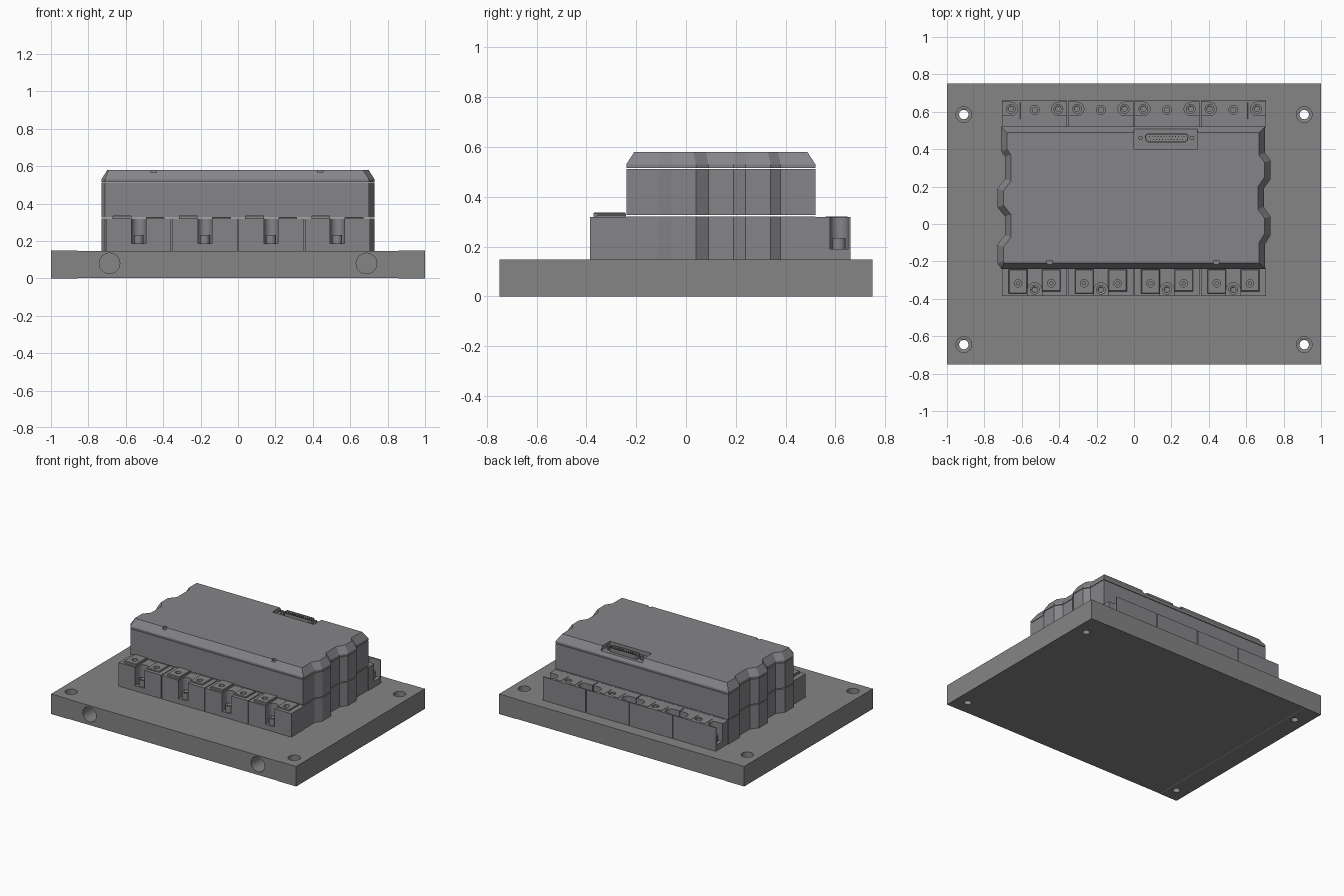
import bpy, bmesh
from math import cos, sin, pi
from mathutils import Vector

if "Cube" in bpy.data.objects:
    bpy.data.objects.remove(bpy.data.objects["Cube"])


def material(name, rgb):
    m = bpy.data.materials.new(name)
    m.diffuse_color = (*rgb, 1)
    m.use_nodes = True
    m.node_tree.nodes["Principled BSDF"].inputs["Base Color"].default_value = m.diffuse_color
    return m


METAL = material("dark_metal", (.235, .233, .24))
PLASTIC = material("dark_plastic", (.235, .233, .25))


def finish(name, bm, mat):
    bmesh.ops.recalc_face_normals(bm, faces=bm.faces)
    me = bpy.data.meshes.new(name)
    bm.to_mesh(me)
    bm.free()
    me.materials.append(mat)
    ob = bpy.data.objects.new(name, me)
    bpy.context.collection.objects.link(ob)
    return ob


def inset(pts, d):
    """Mitred inward offset of a counter-clockwise outline."""
    out, n = [], len(pts)
    for i in range(n):
        p, a, b = (Vector(pts[k % n]) for k in (i, i - 1, i + 1))
        e, f = (p - a).normalized(), (b - p).normalized()
        n1, n2 = Vector((-e.y, e.x)), Vector((-f.y, f.x))
        out.append(p + (n1 + n2) * d / (1 + n1.dot(n2)))
    return out


def loft(name, pts, rings, axis='z', mat=PLASTIC):
    """Stack of (height, inset) rings of an outline, capped at both ends."""
    bm = bmesh.new()
    loops = []
    for h, d in rings:
        loops.append([bm.verts.new((p[0], p[1], h) if axis == 'z' else (p[0], h, p[1]))
                      for p in inset(pts, d)])
    n = len(pts)
    for a, b in zip(loops, loops[1:]):
        for i in range(n):
            bm.faces.new((a[i], a[(i + 1) % n], b[(i + 1) % n], b[i]))
    bm.faces.new(loops[0])
    bm.faces.new(loops[-1])
    return finish(name, bm, mat)


def rect(x0, x1, y0, y1):
    return [(x0, y0), (x1, y0), (x1, y1), (x0, y1)]


def circle(x, y, r, n=24):
    return [(x + r * cos(2 * pi * i / n), y + r * sin(2 * pi * i / n)) for i in range(n)]


def box(name, x0, x1, y0, y1, z0, z1):
    return loft(name, rect(x0, x1, y0, y1), [(z0, 0), (z1, 0)])


def cyl(name, x, y, r, z0, z1, n=24, axis='z'):
    ob = loft(name, circle(x, y, r, n), [(z0, 0), (z1, 0)], axis, METAL)
    if n > 8:
        smooth(ob)
    return ob


def smooth(ob):
    bpy.ops.object.select_all(action='DESELECT')
    ob.select_set(True)
    bpy.context.view_layer.objects.active = ob
    bpy.ops.object.shade_smooth_by_angle()


def cut(ob, *cutters):
    bpy.context.view_layer.objects.active = ob
    for c in cutters:
        m = ob.modifiers.new("cut", 'BOOLEAN')
        m.operation, m.solver, m.object = 'DIFFERENCE', 'EXACT', c
        bpy.ops.object.modifier_apply(modifier=m.name)
        bpy.data.objects.remove(c)


# Cold plate with slightly proud end rails, corner bolt holes and front ports
plate = loft("base_plate", [(-1, 0), (-.858, 0), (-.855, .002), (.855, .002), (.858, 0), (1, 0),
                            (1, .148), (.858, .148), (.855, .146), (-.855, .146),
                            (-.858, .148), (-1, .148)], [(-.75, 0), (.75, 0)], 'y', METAL)
for x in (-.91, .91):
    for y in (-.645, .585):
        cut(plate, cyl("c", x, y, .042, .10, .2), cyl("c", x, y, .025, -.1, .2))
for x in (-.687, .687):
    cut(plate, cyl("c", x, .08, .055, -.8, -.6, 32, 'y'))

# Housing with interlocking wavy ends, in three layers separated by thin seams
outline = [(.70, -.24), (.70, -.11), (.73, -.06), (.73, .04), (.695, .09), (.695, .19),
           (.73, .24), (.73, .34), (.70, .38), (.70, .52),
           (-.71, .52), (-.71, .39), (-.69, .36), (-.69, .24), (-.73, .19), (-.73, .09),
           (-.69, .04), (-.69, -.06), (-.73, -.11), (-.73, -.21), (-.71, -.24)]
loft("lower_housing", outline, [(.146, 0), (.32, 0)])
loft("upper_housing", outline, [(.326, 0), (.512, 0)])
lid = loft("lid", outline, [(.516, 0), (.53, 0), (.58, .032)])
cut(lid, box("c", 0, .34, .40, .51, .55, .7))
for x in (-.45, .44):
    cut(lid, box("c", x - .014, x + .014, -.26, -.195, .565, .6))

# Multi-pin connector in the lid recess
shell = [(.075, .436), (.275, .436), (.288, .448), (.292, .474), (.28, .484),
         (.07, .484), (.058, .474), (.062, .448)]
loft("connector_shell", shell, [(.55, 0), (.58, 0), (.58, .005), (.56, .005)], mat=METAL)
for row, count in ((.452, 12), (.468, 13)):
    for i in range(count):
        cyl("connector_pin", .175 + (i - (count - 1) / 2) * .0155, row, .003, .56, .577, 6)
for x in (.035, .31):
    cyl("connector_standoff", x, .46, .013, .55, .577, 6)

# Four terminal modules along each long side
for k in range(4):
    cx = -.531 + k * .354
    x0, x1 = cx - .174, cx + .174

    # front module: central rounded nut slot and two pads with screw holes
    front = box("front_terminal_block", x0, x1, -.386, -.235, .146, .319)
    cut(front, cyl("c", cx, -.352, .038, .185, .4),
        box("c", cx - .038, cx + .038, -.42, -.352, .185, .4))
    nut = cyl("front_terminal_nut", cx, -.352, .026, .183, .232, 20)
    cut(nut, cyl("c", cx, -.352, .014, .20, .3, 16))
    for dx, y0, top in ((-.089, -.372, .337), (.089, -.36, .328)):
        px = cx + dx
        pad = loft("front_contact_pad", rect(px - .05, px + .05, y0, -.242),
                   [(.315, 0), (top - .004, 0), (top, .004)], mat=METAL)
        cut(pad, cyl("c", px, -.317, .02, .25, .35, 20))
        cut(front, cyl("c", px, -.317, .02, .27, .35, 20))
        cyl("front_pad_screw", px, -.317, .011, .265, .312, 12)

    # back module: rounded pockets open at both ends and a central screw
    back = box("back_terminal_block", x0, x1, .515, .66, .146, .319)
    for s, xe in ((-1, x0), (1, x1)):
        px = xe - s * .047
        cut(back, cyl("c", px, .615, .036, .19, .4),
            box("c", min(px, xe + s * .01), max(px, xe + s * .01), .579, .651, .19, .4))
        nut = cyl("back_terminal_nut", px, .615, .026, .188, .235, 20)
        cut(nut, cyl("c", px, .615, .014, .20, .3, 16))
    cut(back, cyl("c", cx, .61, .024, .27, .4, 20))
    cyl("back_terminal_screw", cx, .61, .016, .265, .312, 12)
    for s in (-1, 1):
        a, b = sorted((cx + s * .034, cx + s * .078))
        loft("back_contact_rib", rect(a, b, .56, .65), [(.315, 0), (.321, .001)], mat=METAL)
